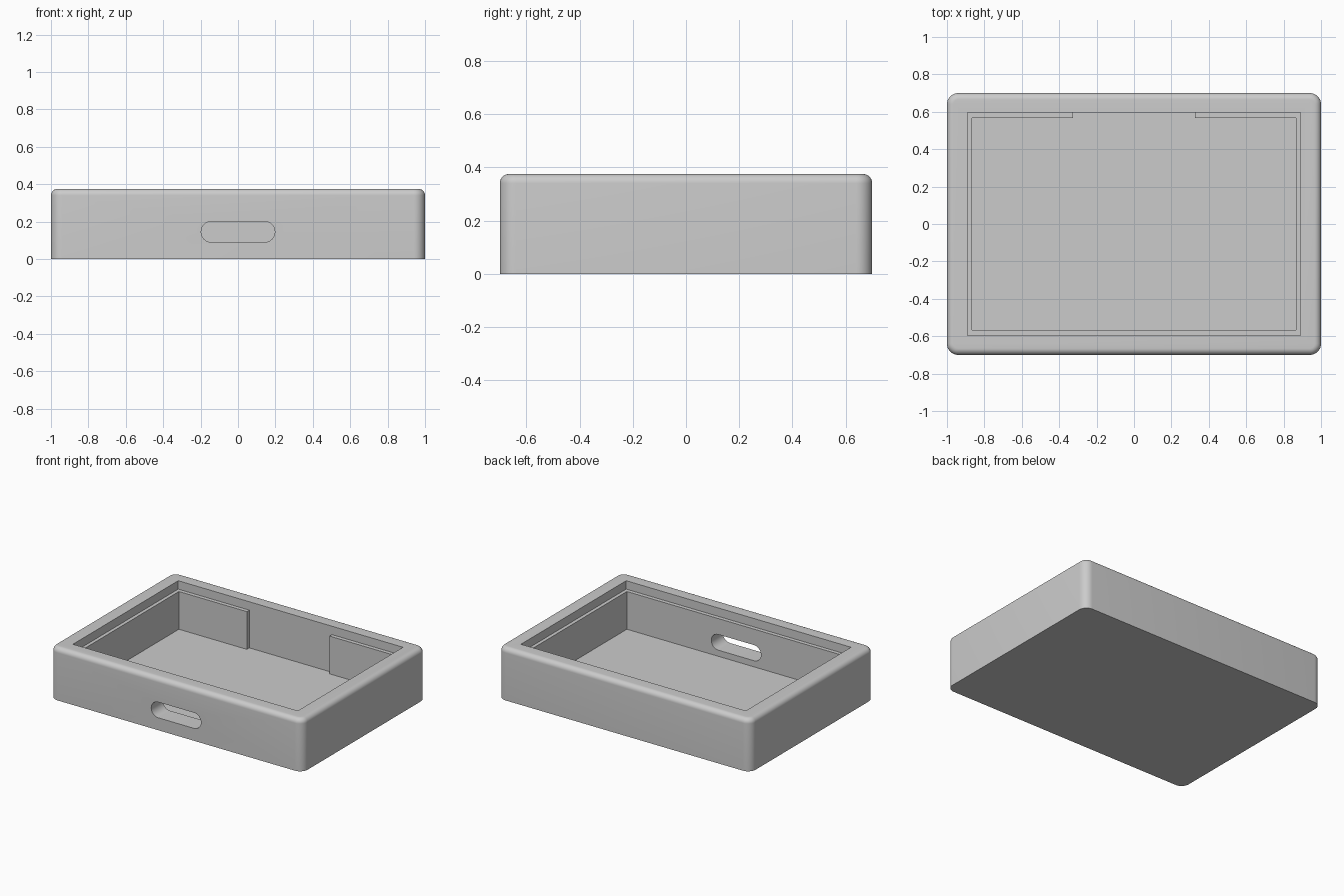
import bpy, bmesh, math
from mathutils import Vector

if "Cube" in bpy.data.objects:
    bpy.data.objects.remove(bpy.data.objects["Cube"], do_unlink=True)

HEIGHT, FLOOR, LEDGE = 0.375, 0.045, 0.315

grey = bpy.data.materials.new("plain grey")
grey.use_nodes = True
grey.diffuse_color = (0.6, 0.6, 0.6, 1)
grey.node_tree.nodes["Principled BSDF"].inputs["Base Color"].default_value = (0.6, 0.6, 0.6, 1)


def finish(name, bm):
    mesh = bpy.data.meshes.new(name)
    bmesh.ops.recalc_face_normals(bm, faces=bm.faces)
    bm.to_mesh(mesh)
    bm.free()
    mesh.materials.append(grey)
    obj = bpy.data.objects.new(name, mesh)
    bpy.context.collection.objects.link(obj)
    return obj


def box_bm(low, high):
    bm = bmesh.new()
    bmesh.ops.create_cube(bm, size=1)
    low, high = Vector(low), Vector(high)
    for v in bm.verts:
        v.co = (low + high) / 2 + v.co * (high - low)
    return bm


def round_edges(bm, rule, radius):
    edges = [e for e in bm.edges if rule(e.verts[0].co, e.verts[1].co)]
    bmesh.ops.bevel(bm, geom=edges, offset=radius, offset_type='OFFSET',
                    segments=8, profile=0.5, affect='EDGES', clamp_overlap=True)


def cut(target, cutter):
    mod = target.modifiers.new(cutter.name, 'BOOLEAN')
    mod.operation, mod.solver, mod.object = 'DIFFERENCE', 'EXACT', cutter
    bpy.context.view_layer.objects.active = target
    bpy.ops.object.modifier_apply(modifier=mod.name)
    bpy.data.objects.remove(cutter, do_unlink=True)


# Tray body: rounded corners, rounded top rim, sharp bottom
bm = box_bm((-1, -0.7, 0), (1, 0.7, HEIGHT))
round_edges(bm, lambda a, b: abs(a.z - b.z) > 0.1, 0.06)
round_edges(bm, lambda a, b: min(a.z, b.z) > HEIGHT - 0.001, 0.035)
tray = finish("tray_body", bm)

# Cavity, lid recess above its ledge, and the wider pocket in the back wall
for name, low, high in (
    ("cavity", (-0.865, -0.567, FLOOR), (0.865, 0.567, 0.5)),
    ("lid_recess", (-0.89, -0.595, LEDGE), (0.89, 0.595, 0.5)),
    ("back_pocket", (-0.327, 0.4, FLOOR), (0.327, 0.595, 0.5)),
):
    cut(tray, finish(name, box_bm(low, high)))

# Rounded slot through the front wall
radius = 0.056
bm = box_bm((-0.197, -0.8, 0.145 - radius), (0.197, -0.5, 0.145 + radius))
round_edges(bm, lambda a, b: abs(a.y - b.y) > 0.1, radius - 0.0005)
cut(tray, finish("front_slot", bm))

# Smooth the rounded edges and keep the rest crisp
bpy.ops.object.select_all(action='DESELECT')
tray.select_set(True)
bpy.context.view_layer.objects.active = tray
bpy.ops.object.shade_smooth_by_angle(angle=math.radians(30))
